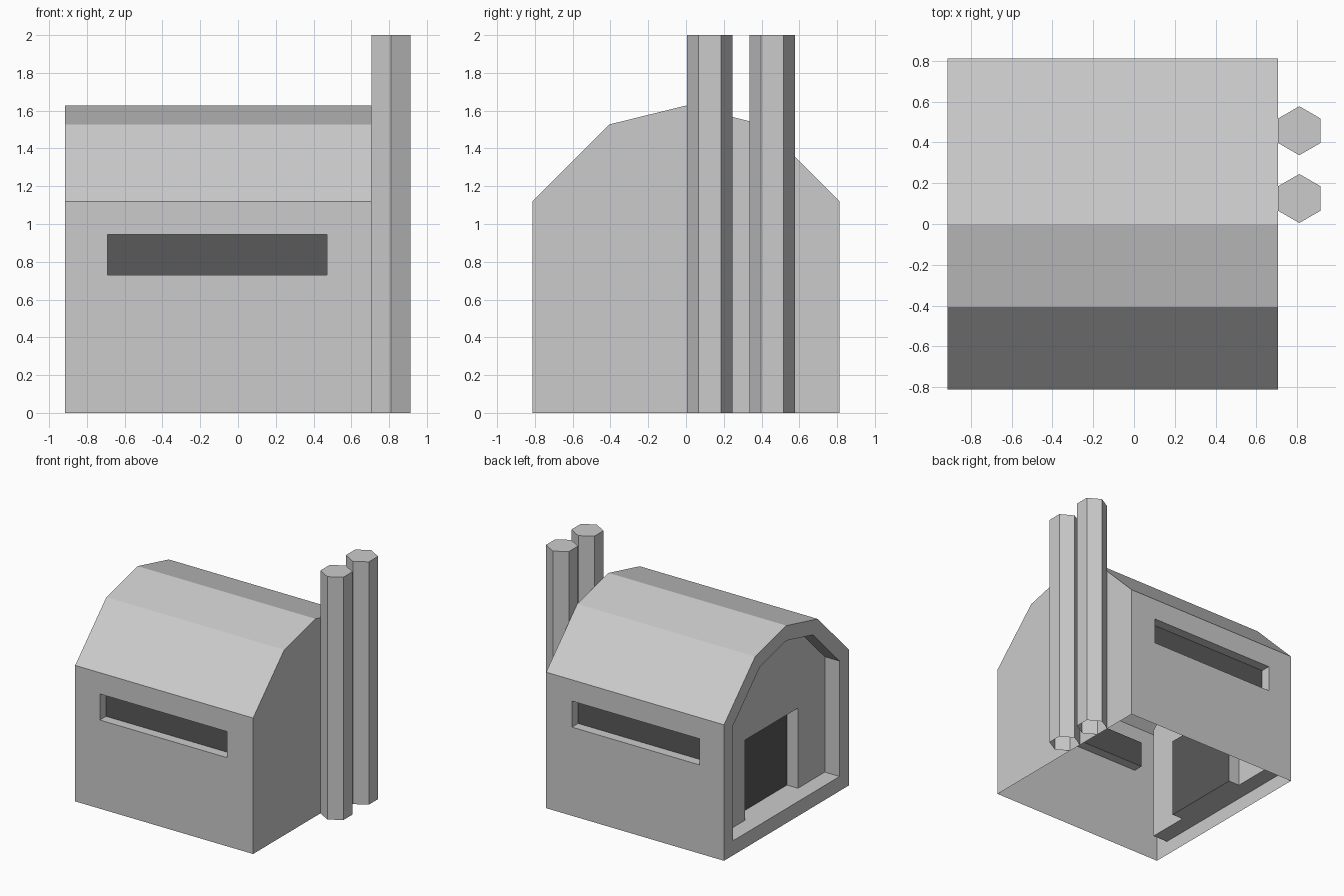
import bpy, bmesh
from math import sin, cos, pi

if "Cube" in bpy.data.objects:
    bpy.data.objects.remove(bpy.data.objects["Cube"])


def material(name, value):
    m = bpy.data.materials.new(name)
    m.diffuse_color = (value, value, value, 1)
    m.use_nodes = True
    m.node_tree.nodes["Principled BSDF"].inputs["Base Color"].default_value = m.diffuse_color
    return m


MATS = [material("wall_grey", 0.8), material("dark_opening", 0.1)]


def finish(bm, name):
    mesh = bpy.data.meshes.new(name)
    bm.to_mesh(mesh)
    bm.free()
    for m in MATS:
        mesh.materials.append(m)
    ob = bpy.data.objects.new(name, mesh)
    bpy.context.collection.objects.link(ob)
    return ob


def inset(bm, face, thickness, depth=0.0):
    bmesh.ops.inset_individual(bm, faces=[face], thickness=thickness,
                               depth=depth, use_even_offset=True)


# House shell: barn profile (y, z) swept along x, open underneath
X0, X1 = -0.915, 0.706
half = [(-0.812, 0), (-0.812, 1.12), (-0.406, 1.527)]
profile = half + [(0, 1.627)] + [(-y, z) for y, z in reversed(half)]
bm = bmesh.new()
a = [bm.verts.new((X0, y, z)) for y, z in profile]
b = [bm.verts.new((X1, y, z)) for y, z in profile]
sides = [bm.faces.new((a[i], b[i], b[i + 1], a[i + 1])) for i in range(len(a) - 1)]
end = bm.faces.new(a)
bm.faces.new(b[::-1])
bm.normal_update()

# Long slot windows, recessed into both side walls
for wall in (sides[0], sides[-1]):
    inset(bm, wall, 0.1)
    for v in wall.verts:
        v.co.x = -0.69 if v.co.x < -0.1 else 0.47
        v.co.z = 0.73 if v.co.z < 0.56 else 0.945
    bm.normal_update()
    inset(bm, wall, 0, -0.08)
    wall.material_index = 1

# Arched porch recess in the left end
inset(bm, end, 0.12)
inset(bm, end, 0, -0.135)
bm.normal_update()

# Doorway cut into the porch wall, flush with the porch floor
DOOR_Y, DOOR_TOP = 0.343, 0.78
low = min(v.co.z for v in end.verts)
sill = next(e for e in end.edges if all(abs(v.co.z - low) < 1e-4 for v in e.verts))
left = min(sill.verts, key=lambda v: v.co.y)
width = sill.calc_length()
sill, d0 = bmesh.utils.edge_split(sill, left, 0.5)
d0.co.y = -DOOR_Y
rest = next(e for e in d0.link_edges
            if e in end.edges[:] and e.other_vert(d0).co.y > 0)
_, d1 = bmesh.utils.edge_split(rest, d0, 0.5)
d1.co.y = DOOR_Y
x = d0.co.x
new_face, _ = bmesh.utils.face_split(
    end, d0, d1, coords=[(x, -DOOR_Y, DOOR_TOP), (x, DOOR_Y, DOOR_TOP)])
door = min((end, new_face), key=lambda f: len(f.verts))
bm.normal_update()
inset(bm, door, 0, -0.1)
door.material_index = 1
finish(bm, "house_shell")

# Two tall hexagonal chimneys beside the right end, open underneath
for n, cy in enumerate((0.125, 0.457)):
    bm = bmesh.new()
    ring = [(0.81 + 0.12 * sin(k * pi / 3), cy + 0.12 * cos(k * pi / 3))
            for k in range(0, -6, -1)]
    lo = [bm.verts.new((px, py, 0)) for px, py in ring]
    hi = [bm.verts.new((px, py, 2)) for px, py in ring]
    for i in range(6):
        j = (i + 1) % 6
        bm.faces.new((lo[i], lo[j], hi[j], hi[i]))
    bm.faces.new(hi)
    finish(bm, f"chimney_{n + 1}")
